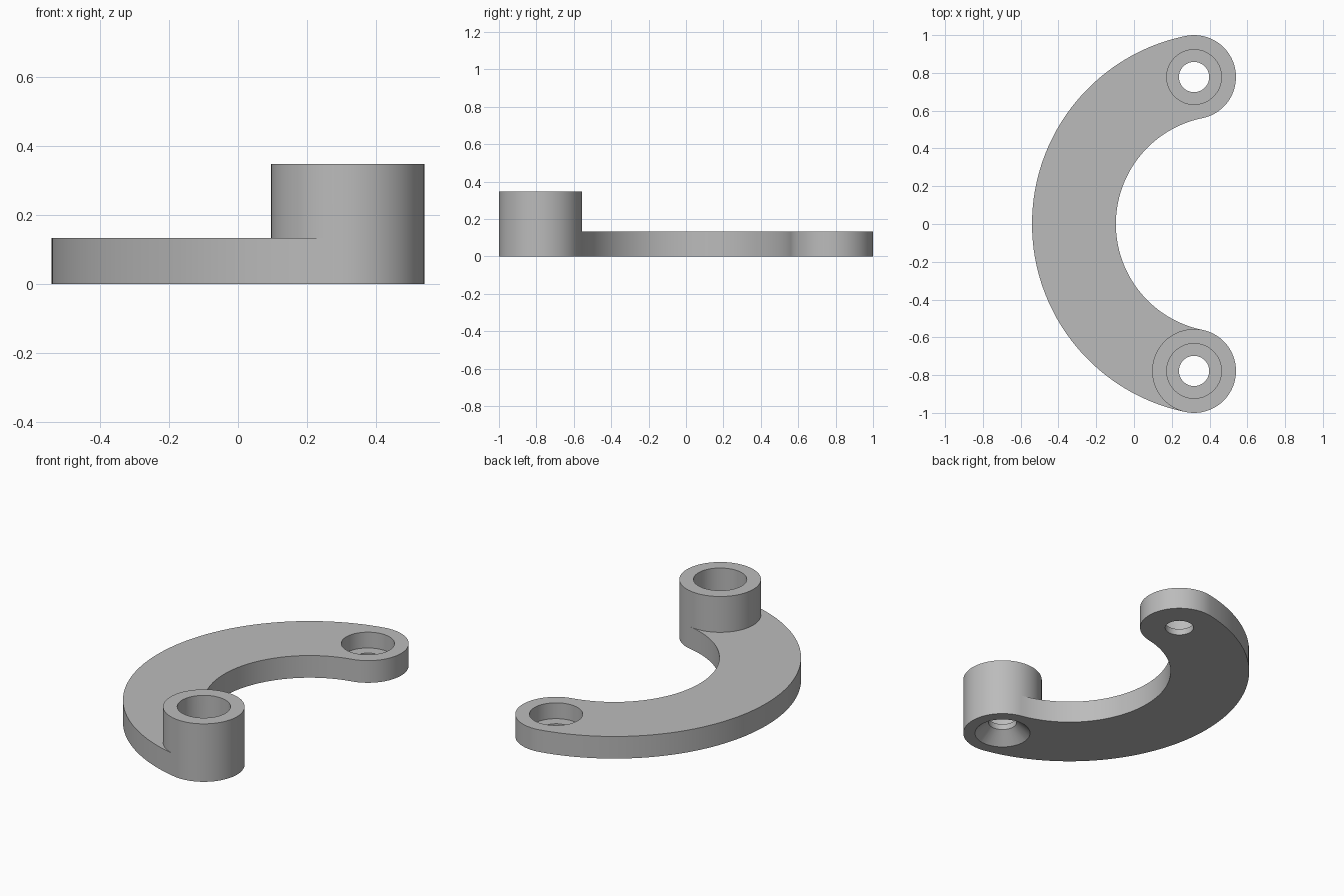
import bpy, bmesh
from math import cos, sin, pi, atan2, hypot
from mathutils import Matrix, Vector

if "Cube" in bpy.data.objects:
    bpy.data.objects.remove(bpy.data.objects["Cube"])

END_X, END_Y = 0.318, 0.778      # centres of the two rounded ends
HALF_WIDTH = 0.222
PLATE, BOSS = 0.133, 0.348       # heights
BORE, HOLE = 0.145, 0.08         # radii

# Arc through both end centres
ARC_X = END_Y ** 2 / (4 * END_X)
ARC_R = hypot(END_X - ARC_X, END_Y)
BACK = atan2(END_Y, END_X - ARC_X)
FRONT = 2 * pi - BACK

grey = bpy.data.materials.new("plain grey")
grey.use_nodes = True
grey.diffuse_color = (0.5, 0.5, 0.5, 1)
grey.node_tree.nodes["Principled BSDF"].inputs["Base Color"].default_value = (0.5, 0.5, 0.5, 1)


def make_object(name, bm):
    bmesh.ops.recalc_face_normals(bm, faces=bm.faces)
    mesh = bpy.data.meshes.new(name)
    bm.to_mesh(mesh)
    bm.free()
    mesh.materials.append(grey)
    obj = bpy.data.objects.new(name, mesh)
    bpy.context.collection.objects.link(obj)
    return obj


def lathe(name, profile, y, steps=72):
    """Closed solid turned from (radius, z) points that start and end on the axis."""
    bm = bmesh.new()
    verts = [bm.verts.new((r, 0, z)) for r, z in profile]
    edges = [bm.edges.new(pair) for pair in zip(verts, verts[1:])]
    bmesh.ops.spin(bm, geom=verts + edges, cent=(0, 0, 0), axis=(0, 0, 1),
                   angle=2 * pi, steps=steps, use_duplicate=False)
    bmesh.ops.remove_doubles(bm, verts=bm.verts, dist=1e-5)
    bmesh.ops.transform(bm, matrix=Matrix.Translation((END_X, y, 0)), verts=bm.verts)
    return make_object(name, bm)


def arc(cx, cy, radius, start, end, steps):
    return [(cx + radius * cos(start + (end - start) * i / steps),
             cy + radius * sin(start + (end - start) * i / steps))
            for i in range(steps + 1)]


def combine(target, tool, operation):
    mod = target.modifiers.new("combine", 'BOOLEAN')
    mod.operation, mod.solver, mod.object = operation, 'EXACT', tool
    bpy.context.view_layer.objects.active = target
    bpy.ops.object.modifier_apply(modifier=mod.name)
    bpy.data.objects.remove(tool)


# Curved arm: outer arc, inner arc, round cap at the back end
outline = arc(ARC_X, 0, ARC_R + HALF_WIDTH, BACK, FRONT, 80)
outline += arc(ARC_X, 0, ARC_R - HALF_WIDTH, FRONT, BACK, 80)
outline += arc(END_X, END_Y, HALF_WIDTH, BACK - pi, BACK, 36)[1:-1]
bm = bmesh.new()
face = bm.faces.new([bm.verts.new((x, y, 0)) for x, y in outline])
top = bmesh.ops.extrude_face_region(bm, geom=[face])["geom"]
bmesh.ops.translate(bm, vec=Vector((0, 0, PLATE)),
                    verts=[v for v in top if isinstance(v, bmesh.types.BMVert)])
bracket = make_object("curved_bracket", bm)

# Tall boss at the front end
boss = lathe("boss", [(0, 0), (HALF_WIDTH, 0), (HALF_WIDTH, BOSS), (0, BOSS)], -END_Y)
combine(bracket, boss, 'UNION')

# Stepped hole at the back, stepped and countersunk hole at the front
back_hole = lathe("back_hole", [(0, -0.1), (HOLE, -0.1), (HOLE, 0.038), (BORE, 0.038),
                                (BORE, 0.5), (0, 0.5)], END_Y)
combine(bracket, back_hole, 'DIFFERENCE')
front_hole = lathe("front_hole", [(0, -0.05), (0.21, -0.05), (HOLE, 0.07), (HOLE, 0.105),
                                  (BORE, 0.105), (BORE, 0.5), (0, 0.5)], -END_Y)
combine(bracket, front_hole, 'DIFFERENCE')

# Smooth curved walls, crisp rims
bpy.ops.object.select_all(action='DESELECT')
bracket.select_set(True)
bpy.context.view_layer.objects.active = bracket
bpy.ops.object.shade_smooth_by_angle(angle=pi / 6)
